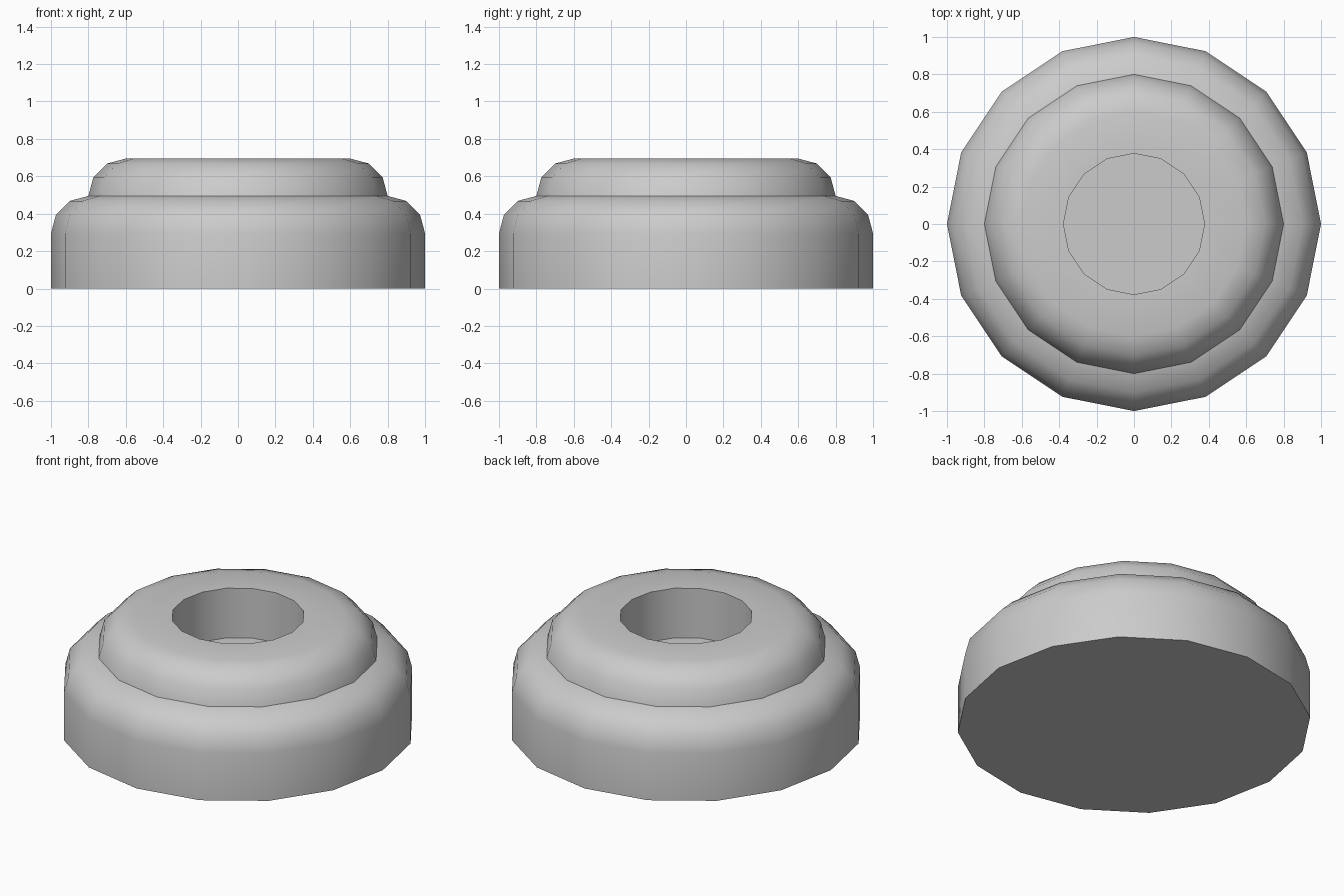
import bpy, bmesh
from math import cos, sin, pi, radians

if "Cube" in bpy.data.objects:
    bpy.data.objects.remove(bpy.data.objects["Cube"])

SIDES = 16

def lathe(name, profile):
    """Revolve (radius, z) points around z and cap both ends."""
    bm = bmesh.new()
    rings = [[bm.verts.new((r * cos(2 * pi * i / SIDES), r * sin(2 * pi * i / SIDES), z))
              for i in range(SIDES)] for r, z in profile]
    for a, b in zip(rings, rings[1:]):
        for i in range(SIDES):
            j = (i + 1) % SIDES
            bm.faces.new((a[i], a[j], b[j], b[i]))
    bm.faces.new(rings[0][::-1])
    bm.faces.new(rings[-1])
    bmesh.ops.recalc_face_normals(bm, faces=bm.faces[:])
    mesh = bpy.data.meshes.new(name)
    bm.to_mesh(mesh)
    bm.free()
    obj = bpy.data.objects.new(name, mesh)
    bpy.context.collection.objects.link(obj)
    bpy.ops.object.select_all(action='DESELECT')
    obj.select_set(True)
    bpy.context.view_layer.objects.active = obj
    bpy.ops.object.shade_smooth_by_angle(angle=radians(40))
    return obj

def rounded_shoulder(r, z, size):
    """Three-segment quarter round ending at its top edge."""
    return [(r - size * (1 - cos(k * pi / 6)), z - size * (1 - sin(k * pi / 6)))
            for k in range(4)]

# Stepped body: wide base, narrower collar, blind hole in the top
lathe("stepped_body",
      [(1.0, 0.0)]
      + rounded_shoulder(1.0, 0.495, 0.2)
      + rounded_shoulder(0.8, 0.695, 0.2)[1:]
      + [(0.377, 0.695), (0.377, 0.385)])
